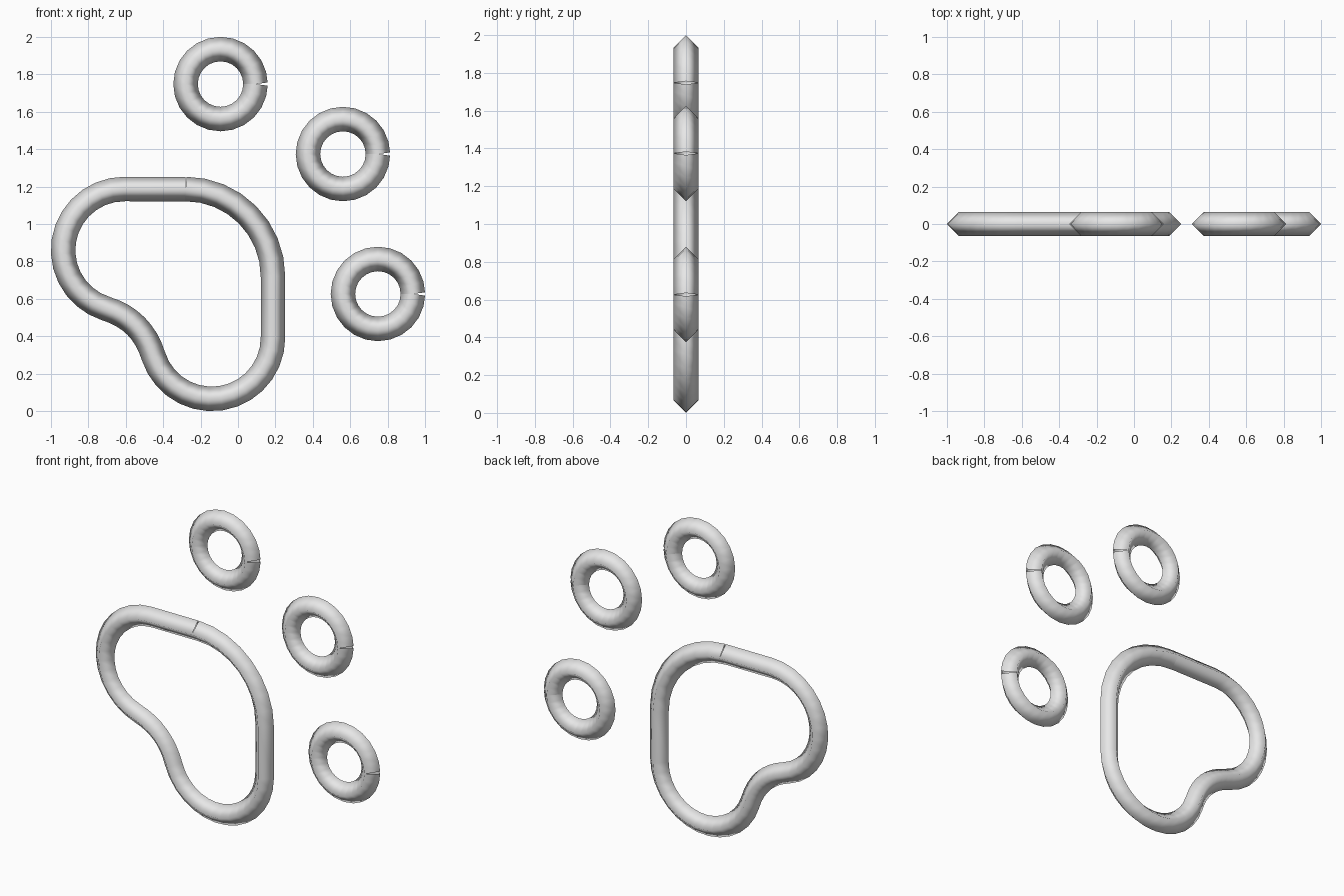
import bpy, bmesh, math
from mathutils import Vector

if "Cube" in bpy.data.objects:
    bpy.data.objects.remove(bpy.data.objects["Cube"])

S = 2 / 21.4          # icon units to scene units
R = 0.7 * S           # tube radius

gray = bpy.data.materials.new("light_gray")
gray.diffuse_color = (0.8, 0.8, 0.8, 1)
gray.use_nodes = True
gray.node_tree.nodes["Principled BSDF"].inputs["Base Color"].default_value = gray.diffuse_color


def to_scene(p):
    return Vector(((p[0] - 12) * S, 0, (22 - p[1]) * S + R))


def arc(cx, cy, r, a0, a1, n):
    return [(cx + r * math.cos(math.radians(a0 + (a1 - a0) * i / n)),
             cy + r * math.sin(math.radians(a0 + (a1 - a0) * i / n)))
            for i in range(n + 1)]


def quad(p0, p1, p2, n):
    return [tuple((1 - t) ** 2 * a + 2 * t * (1 - t) * b + t * t * c
                  for a, b, c in zip(p0, p1, p2))
            for t in (i / n for i in range(1, n))]


def tube(name, path):
    """Four-sided open-ended tube swept along a path in the XZ plane."""
    pts = [to_scene(p) for p in path]
    bm = bmesh.new()
    rings = []
    for i, p in enumerate(pts):
        d = Vector()
        if i > 0:
            d += (p - pts[i - 1]).normalized()
        if i < len(pts) - 1:
            d += (pts[i + 1] - p).normalized()
        d.normalize()
        side, depth = Vector((-d.z, 0, d.x)) * R, Vector((0, R, 0))
        rings.append([bm.verts.new(p + o) for o in (side, depth, -side, -depth)])
    for a, b in zip(rings, rings[1:]):
        for k in range(4):
            j = (k + 1) % 4
            bm.faces.new((a[k], a[j], b[j], b[k])).smooth = True
    bmesh.ops.recalc_face_normals(bm, faces=bm.faces)
    # make sure the tube faces outward
    f = bm.faces[:][0]
    mid = (pts[0] + pts[1]) / 2
    if f.normal.dot(f.calc_center_median() - mid) < 0:
        bmesh.ops.reverse_faces(bm, faces=bm.faces[:])
    me = bpy.data.meshes.new(name)
    bm.to_mesh(me)
    bm.free()
    me.materials.append(gray)
    ob = bpy.data.objects.new(name, me)
    bpy.context.collection.objects.link(ob)


# three round toe rings, each with its seam on the right
for i, (cx, cy) in enumerate([(11, 4), (18, 8), (20, 16)]):
    tube(f"toe_ring_{i + 1}", arc(cx, cy, 2, 0, 360, 24))

# large pad outline
pad = arc(9, 15, 5, -90, 0, 8)
pad += arc(10.5, 18.5, 3.5, 0, 162.6, 14)
pad += quad((7.16, 19.545), (6.52, 17.48), (4.46, 16.84), 8)
pad += arc(5.5, 13.5, 3.5, 107.3, 270, 14)
pad.append((9, 10))
tube("pad_outline", pad)
